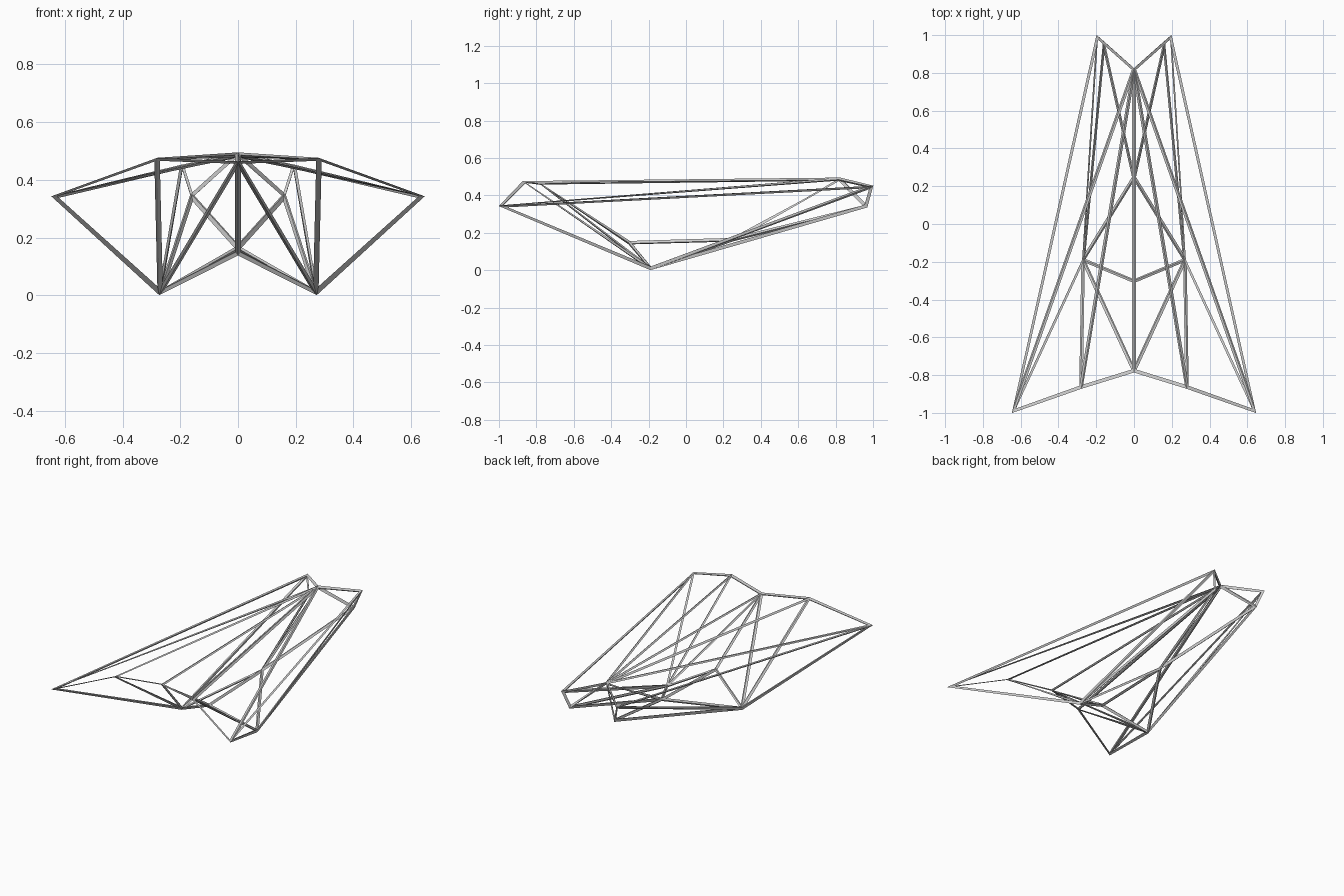
import bpy, bmesh

if "Cube" in bpy.data.objects:
    bpy.data.objects.remove(bpy.data.objects["Cube"])

# Key corners of the folded hull (right half, x >= 0)
P = {
    "tip": (0.641, -0.993, 0.343), "shoulder": (0.281, -0.864, 0.472),
    "tail": (0, -0.777, 0.461), "keel": (0.27, -0.19, 0.01),
    "belly_back": (0, -0.303, 0.147), "belly_front": (0, 0.247, 0.163),
    "nose": (0, 0.82, 0.487), "horn": (0.195, 0.993, 0.448),
    "jaw": (0.161, 0.962, 0.342),
}
# Triangular panels of the right half
PANELS = """shoulder tip nose
tip horn nose
tail shoulder nose
tip shoulder keel
shoulder tail keel
tail belly_back keel
belly_back belly_front keel
belly_front jaw keel
jaw horn keel
horn tip keel
belly_front nose jaw
nose horn jaw"""

bm = bmesh.new()
for side in (1, -1):
    v = {k: bm.verts.new((p[0] * side, p[1], p[2])) for k, p in P.items()}
    for row in PANELS.splitlines():
        bm.faces.new([v[k] for k in row.split()])
bmesh.ops.remove_doubles(bm, verts=bm.verts, dist=1e-4)
bmesh.ops.recalc_face_normals(bm, faces=bm.faces)
me = bpy.data.meshes.new("wire_hull")
bm.to_mesh(me)
bm.free()
hull = bpy.data.objects.new("wire_hull", me)
bpy.context.collection.objects.link(hull)

# Turn every panel edge into a thin strut
w = hull.modifiers.new("struts", 'WIREFRAME')
w.thickness = 0.02
w.use_even_offset = True
w.use_replace = True
